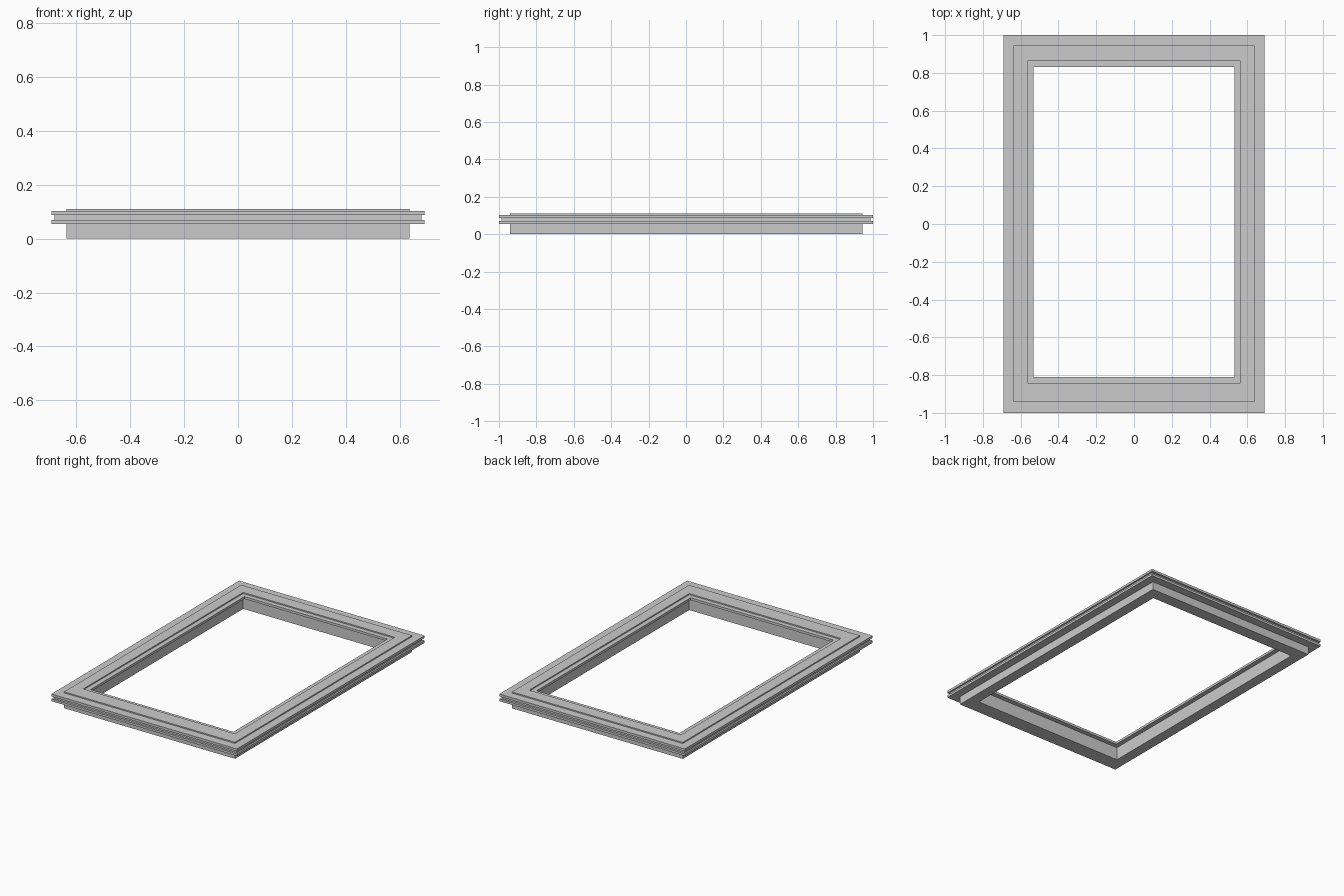
import bpy, bmesh

if "Cube" in bpy.data.objects:
    bpy.data.objects.remove(bpy.data.objects["Cube"])

# Cross-section as nested rectangles: (half width, front y, back y, z)
BODY = (0.637, -0.942, 0.944)     # lower body and raised top band
PLATE = (0.692, -1.0, 1.0)        # two outer plates
GROOVE = (0.681, -0.986, 0.986)   # recess between the plates
HOLE = (0.565, -0.841, 0.862)     # inner wall
LIP = (0.533, -0.810, 0.830)      # thin lip into the opening

PROFILE = [
    (BODY, 0.0), (BODY, 0.055),
    (PLATE, 0.055), (PLATE, 0.070),
    (GROOVE, 0.070), (GROOVE, 0.087),
    (PLATE, 0.087), (PLATE, 0.103),
    (BODY, 0.103), (BODY, 0.111),
    (HOLE, 0.111), (HOLE, 0.103),
    (LIP, 0.103), (LIP, 0.087),
    (HOLE, 0.087), (HOLE, 0.0),
]


def sweep_frame(name, profile):
    """Join a closed sequence of rectangles into a mitred frame."""
    bm = bmesh.new()
    loops = []
    for (hx, y0, y1), z in profile:
        corners = [(-hx, y0), (hx, y0), (hx, y1), (-hx, y1)]
        loops.append([bm.verts.new((x, y, z)) for x, y in corners])
    for i, a in enumerate(loops):
        b = loops[(i + 1) % len(loops)]
        for k in range(4):
            n = (k + 1) % 4
            bm.faces.new((a[k], a[n], b[n], b[k]))
    bmesh.ops.recalc_face_normals(bm, faces=bm.faces)
    mesh = bpy.data.meshes.new(name)
    bm.to_mesh(mesh)
    bm.free()
    obj = bpy.data.objects.new(name, mesh)
    bpy.context.collection.objects.link(obj)
    return obj


# Rectangular window frame
sweep_frame("window_frame", PROFILE)
